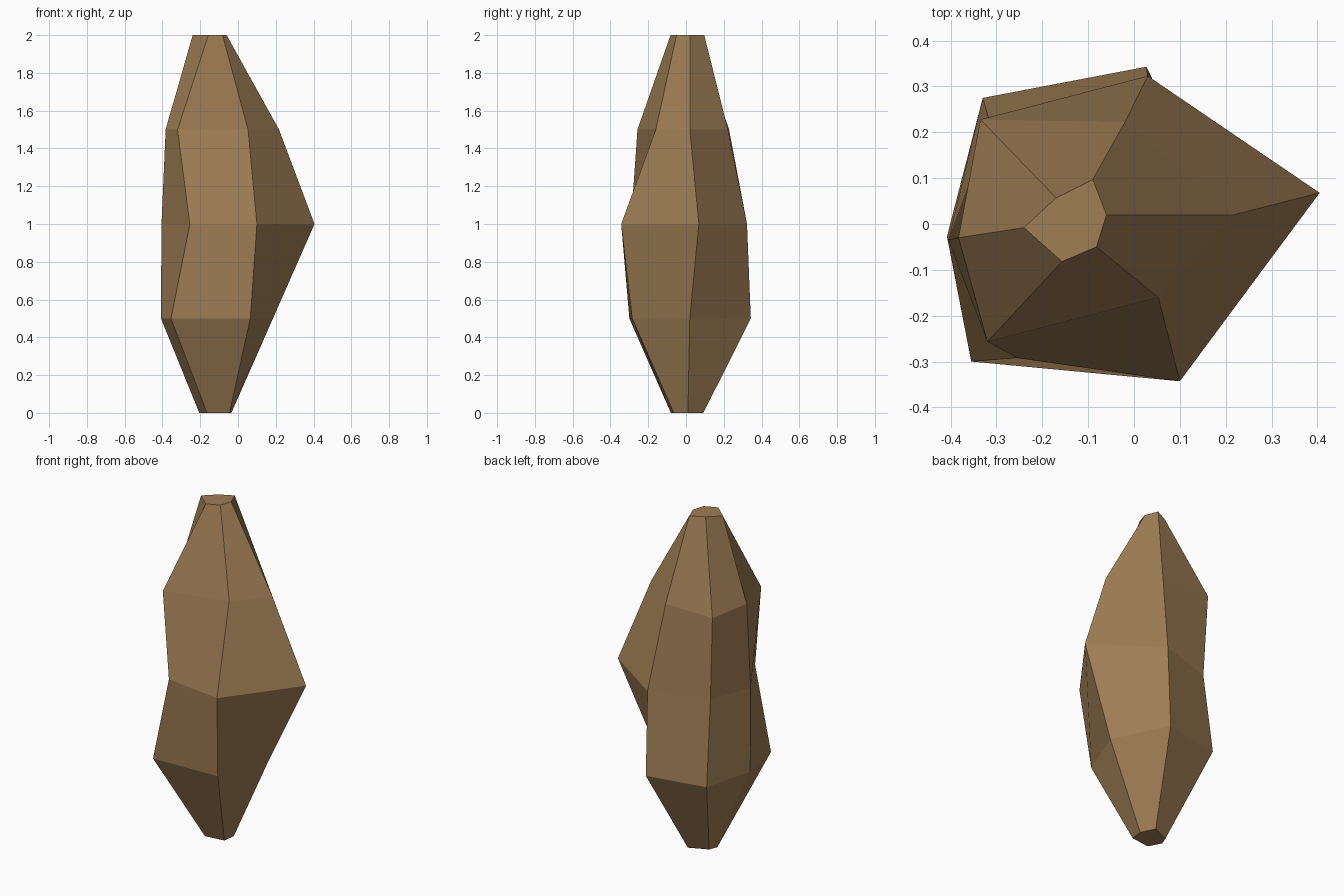
import bpy, bmesh

if "Cube" in bpy.data.objects:
    bpy.data.objects.remove(bpy.data.objects["Cube"])

# rock cross-sections: six corners each, counter-clockwise seen from above
RINGS = [
    (0.0, [(-.035, .01), (-.077, .092), (-.185, .045), (-.205, -.005), (-.164, -.08), (-.045, -.065)]),
    (0.5, [(.185, .02), (.027, .343), (-.33, .275), (-.408, -.027), (-.355, -.30), (.065, -.285)]),
    (1.0, [(.405, .068), (.03, .323), (-.313, .215), (-.405, -.035), (-.255, -.292), (.10, -.343)]),
    (1.5, [(.217, .02), (-.02, .222), (-.335, .228), (-.383, -.03), (-.32, -.257), (.053, -.16)]),
    (2.0, [(-.06, .02), (-.09, .097), (-.17, .057), (-.24, -.008), (-.157, -.082), (-.082, -.05)]),
]

bm = bmesh.new()
rows = [[bm.verts.new((x, y, z)) for x, y in pts] for z, pts in RINGS]

# side facets between neighbouring rings
for low, high in zip(rows, rows[1:]):
    for i in range(6):
        j = (i + 1) % 6
        bm.faces.new((low[i], low[j], high[j], high[i]))

# flat ends
bm.faces.new(rows[0][::-1])
bm.faces.new(rows[-1])

mesh = bpy.data.meshes.new("rock")
bm.to_mesh(mesh)
bm.free()

stone = bpy.data.materials.new("brown stone")
stone.diffuse_color = (0.35, 0.21, 0.09, 1)
stone.use_nodes = True
stone.node_tree.nodes["Principled BSDF"].inputs["Base Color"].default_value = stone.diffuse_color
mesh.materials.append(stone)
bpy.context.collection.objects.link(bpy.data.objects.new("rock", mesh))
